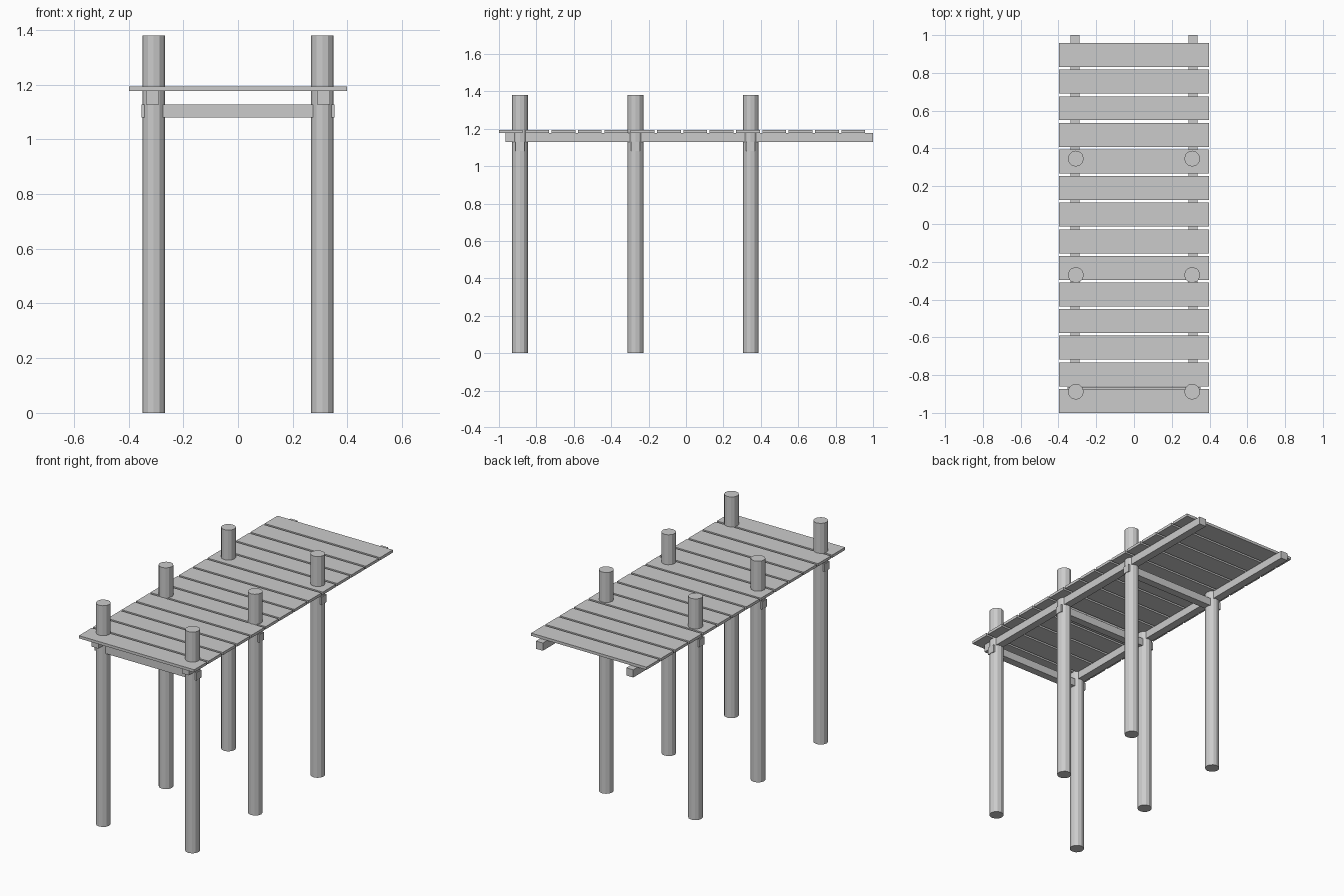
import bpy

if "Cube" in bpy.data.objects:
    bpy.data.objects.remove(bpy.data.objects["Cube"])


def box(name, x, y, z):
    """Box spanning the (min, max) ranges on each axis."""
    lo, hi = zip(x, y, z)
    bpy.ops.mesh.primitive_cube_add(size=1, location=[(a + b) / 2 for a, b in zip(lo, hi)])
    ob = bpy.context.object
    ob.name = name
    ob.scale = [b - a for a, b in zip(lo, hi)]
    bpy.ops.object.transform_apply(location=False, rotation=False, scale=True)
    return ob


POST_X, POST_R, POST_H = 0.308, 0.042, 1.38
ROWS = (-0.888, -0.27, 0.346)

# Piles in pairs, each pair joined by a cross beam
for y in ROWS:
    for x in (-POST_X, POST_X):
        bpy.ops.mesh.primitive_cylinder_add(vertices=12, radius=POST_R, depth=POST_H,
                                            location=(x, y, POST_H / 2))
        bpy.context.object.name = "post"
    box("cross_beam", (-0.352, 0.352), (y - 0.024, y + 0.024), (1.08, 1.128))

# Long stringers under the deck
for x in (-0.312, 0.312):
    box("stringer", (x - 0.024, x + 0.024), (-0.965, 1.0), (1.128, 1.176))

# Deck planks with narrow gaps
PLANKS, WIDTH = 14, 0.127
PITCH = (0.958 + 1.0 - WIDTH) / (PLANKS - 1)
for i in range(PLANKS):
    y = -1.0 + i * PITCH
    box("deck_plank", (-0.398, 0.398), (y, y + WIDTH), (1.176, 1.193))
